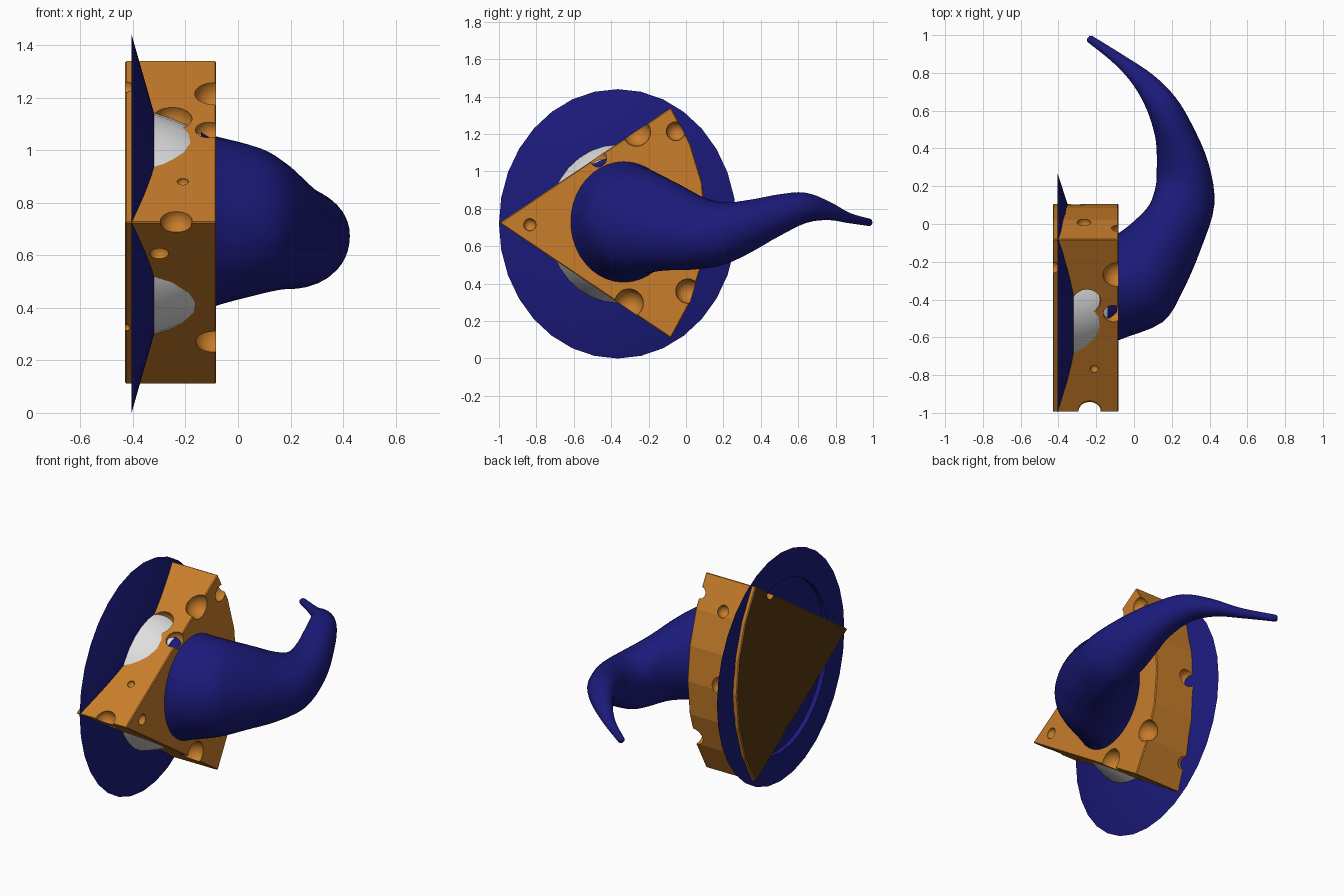
import bpy, bmesh, math
from mathutils import Vector

if "Cube" in bpy.data.objects:
    bpy.data.objects.remove(bpy.data.objects["Cube"])


def material(name, rgb):
    m = bpy.data.materials.new(name)
    m.diffuse_color = (*rgb, 1)
    m.use_nodes = True
    m.node_tree.nodes["Principled BSDF"].inputs["Base Color"].default_value = m.diffuse_color
    return m


BLUE = material("deep blue felt", (0.011, 0.0105, 0.2))
WHITE = material("white band", (0.75, 0.75, 0.75))
ORANGE = material("orange cheese", (0.577, 0.207, 0.024))
RIND = material("dark brown rind", (0.1, 0.04, 0.006))


def smooth(ob, angle):
    bpy.ops.object.select_all(action='DESELECT')
    ob.select_set(True)
    bpy.context.view_layer.objects.active = ob
    bpy.ops.object.shade_smooth_by_angle(angle=math.radians(angle))


def finish(name, bm, mats, angle):
    bmesh.ops.recalc_face_normals(bm, faces=bm.faces)
    me = bpy.data.meshes.new(name)
    bm.to_mesh(me)
    bm.free()
    for m in mats:
        me.materials.append(m)
    ob = bpy.data.objects.new(name, me)
    bpy.context.collection.objects.link(ob)
    smooth(ob, angle)
    return ob


def loft(name, rings, mat, sides=32, angle=30):
    """Skin and cap oval rings: (centre, horizontal axis, half width, half height)."""
    bm = bmesh.new()
    loops = []
    for c, axis, w, h in rings:
        loops.append([bm.verts.new(c + axis * w * math.cos(a) + Vector((0, 0, h * math.sin(a))))
                      for a in (2 * math.pi * i / sides for i in range(sides))])
    for a, b in zip(loops, loops[1:]):
        for i in range(sides):
            j = (i + 1) % sides
            bm.faces.new((a[i], a[j], b[j], b[i]))
    bm.faces.new(loops[0])
    bm.faces.new(loops[-1])
    return finish(name, bm, [mat], angle)


# The hat lies on its side: oval rings stacked along x
HAT_Y, HAT_Z, OVAL = -0.365, 0.72, 0.882


def oval(x, r):
    return (Vector((x, HAT_Y, HAT_Z)), Vector((0, -1, 0)), r * OVAL, r)


# Brim with a shallow recess underneath
loft("hat_brim", [oval(-0.375, 0.54), oval(-0.405, 0.54), oval(-0.405, 0.72),
                  oval(-0.32, 0.422)], BLUE)

# Pale band around the foot of the crown
loft("hat_band", [oval(-0.325, 0.424), oval(-0.25, 0.40), oval(-0.17, 0.366),
                  oval(-0.135, 0.345)], WHITE)

# Bent crown: outer xy, inner xy, centre z, half height
sections = [
    ((-0.14, -0.668), (-0.14, -0.06), 0.725, 0.35),
    ((-0.085, -0.617), (-0.085, -0.05), 0.73, 0.323),
    ((0.15, -0.52), (0.0, 0.015), 0.73, 0.28),
    ((0.26, -0.35), (0.08, 0.10), 0.71, 0.24),
    ((0.355, -0.13), (0.115, 0.20), 0.675, 0.2),
    ((0.425, 0.10), (0.12, 0.28), 0.667, 0.167),
    ((0.395, 0.32), (0.12, 0.38), 0.71, 0.14),
    ((0.31, 0.52), (0.11, 0.47), 0.765, 0.112),
    ((0.22, 0.67), (0.07, 0.60), 0.805, 0.082),
    ((0.10, 0.79), (0.00, 0.73), 0.79, 0.05),
    ((-0.05, 0.89), (-0.10, 0.845), 0.752, 0.028),
    ((-0.22, 0.995), (-0.245, 0.963), 0.728, 0.02),
]
rows = [(*o, *i, z, h) for o, i, z, h in sections]


def spline(p0, p1, p2, p3, t):
    return 0.5 * (2 * p1 + (p2 - p0) * t + (2 * p0 - 5 * p1 + 4 * p2 - p3) * t * t
                  + (3 * p1 - p0 - 3 * p2 + p3) * t ** 3)


STEPS = 4
rings = []
for k in range((len(rows) - 1) * STEPS + 1):
    s = min(k // STEPS, len(rows) - 2)
    t = k / STEPS - s
    quad = [rows[max(0, min(len(rows) - 1, s + d))] for d in (-1, 0, 1, 2)]
    ox, oy, ix, iy, z, h = (spline(*v, t) for v in zip(*quad))
    span = Vector((ox - ix, oy - iy, 0))
    rings.append((Vector(((ox + ix) / 2, (oy + iy) / 2, z)), span.normalized(),
                  span.length / 2, h))
# Rounded tip
c, axis, w, h = rings[-1]
for d, f in ((0.008, 0.85), (0.014, 0.5)):
    rings.append((c + Vector((-0.8, 0.5, 0)) * d, axis, w * f, h * f))
loft("hat_crown", rings, BLUE, sides=40, angle=50)

# Cheese wedge: a pie slice in the yz plane, extruded along x
AY, AZ, R, HALF = -0.998, 0.725, 1.105, math.radians(33.9)
X0, X1 = -0.43, -0.083
outline = [(AY, AZ)] + [(AY + R * math.cos(a), AZ + R * math.sin(a))
                        for a in (HALF * (i / 3 - 1) for i in range(7))]
bm = bmesh.new()
face = bm.faces.new([bm.verts.new((X0, y, z)) for y, z in outline])
new = bmesh.ops.extrude_face_region(bm, geom=[face])["geom"]
bmesh.ops.translate(bm, vec=(X1 - X0, 0, 0),
                    verts=[v for v in new if isinstance(v, bmesh.types.BMVert)])
if not any(all(v.co.x < X0 + 0.001 for v in f.verts) for f in bm.faces):
    bm.faces.new([v for v in bm.verts if v.co.x < X0 + 0.001])
bmesh.ops.recalc_face_normals(bm, faces=bm.faces)
sharp = [e for e in bm.edges if e.calc_face_angle(0) > 0.5]
bmesh.ops.bevel(bm, geom=sharp, offset=0.005, segments=1, affect='EDGES')
cheese = finish("cheese_wedge", bm, [ORANGE, RIND], 9)

# Round holes: x, y, z, radius
holes = [
    (-0.09, -0.265, 1.21, 0.075), (-0.085, -0.055, 1.215, 0.05),
    (-0.085, -0.835, 0.715, 0.033), (-0.09, -0.305, 0.295, 0.077),
    (-0.085, 0.01, 0.36, 0.065), (-0.11, -0.47, 1.07, 0.053),
    (-0.25, -0.405, 1.115, 0.075), (-0.21, -0.765, 0.877, 0.022),
    (-0.235, -0.985, 0.73, 0.06), (-0.30, -0.82, 0.61, 0.036),
    (-0.43, -0.23, 1.24, 0.035), (-0.43, -0.40, 0.325, 0.02),
    (-0.265, 0.0, 1.17, 0.038), (-0.31, 0.10, 0.75, 0.055),
    (-0.37, 0.01, 0.25, 0.04),
]
bm = bmesh.new()
for x, y, z, r in holes:
    made = bmesh.ops.create_uvsphere(bm, u_segments=44, v_segments=22, radius=r)
    bmesh.ops.translate(bm, vec=(x, y, z), verts=made["verts"])
cutter = finish("hole_cutter", bm, [ORANGE], 9)
cutter.hide_render = True

# Cut the holes and drop the cutter
mod = cheese.modifiers.new("holes", 'BOOLEAN')
mod.operation, mod.solver, mod.object = 'DIFFERENCE', 'EXACT', cutter
mod.use_self = True
bpy.context.view_layer.objects.active = cheese
bpy.ops.object.modifier_apply(modifier=mod.name)
bpy.data.objects.remove(cutter)
smooth(cheese, 9)

# Dark rind on the flat underside, orange everywhere else
for p in cheese.data.polygons:
    p.material_index = int(p.normal.x < -0.95 and p.center.x < X0 + 0.001)
